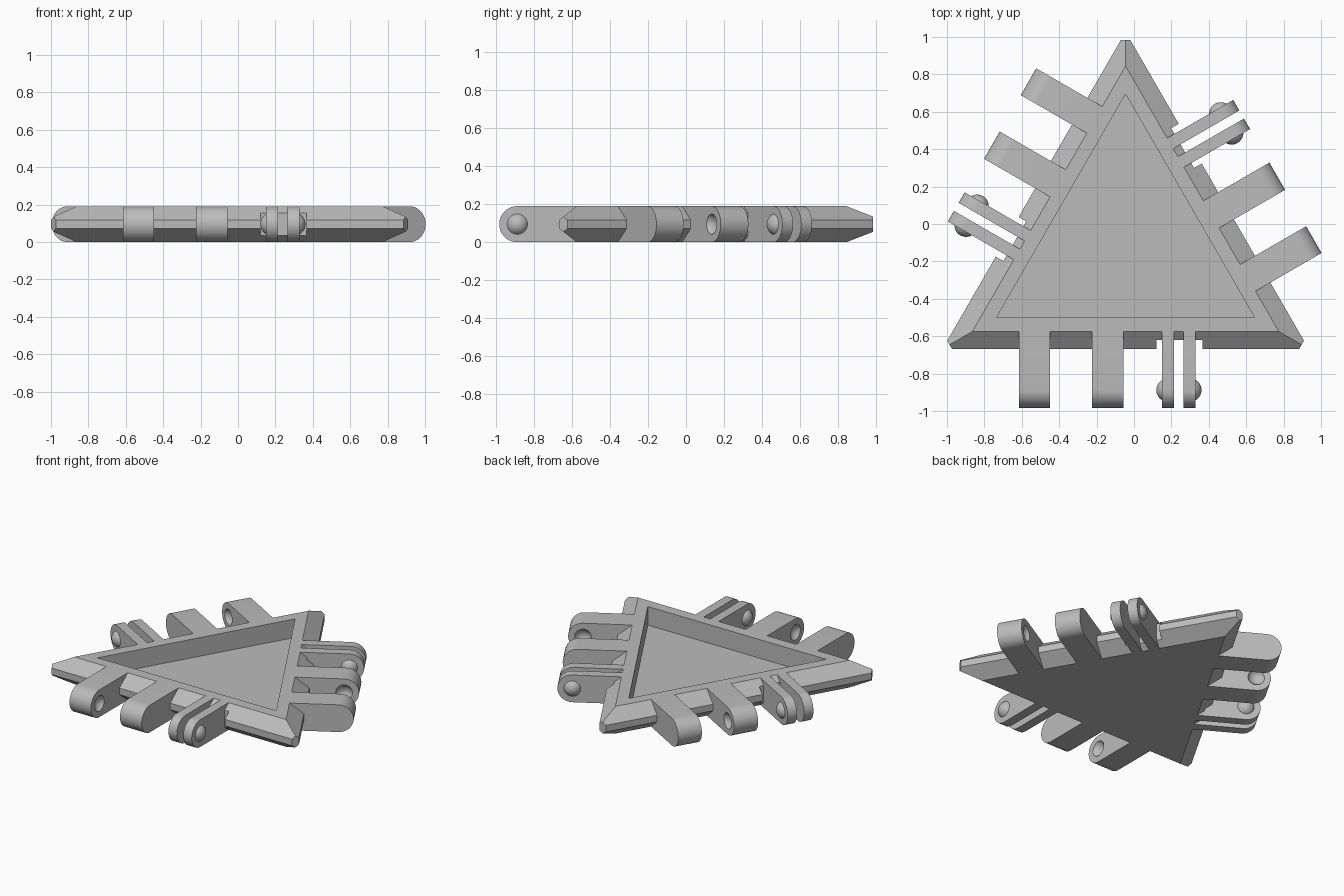
import bpy, bmesh
from math import radians, pi, cos, sin, sqrt
from mathutils import Matrix, Vector

if "Cube" in bpy.data.objects:
    bpy.data.objects.remove(bpy.data.objects["Cube"])

CENTRE = Matrix.Translation((-0.045, -0.102, 0))
H = 0.19                 # plate thickness
R = H / 2                # hinge end radius
TOP, OUTER, TIP = 0.473, 0.565, 1.087   # distances from the centre
PIVOT = -0.786           # hinge axis in y, before turning

grey = bpy.data.materials.new("plain_grey")
grey.use_nodes = True
grey.diffuse_color = (0.5, 0.5, 0.5, 1)
grey.node_tree.nodes["Principled BSDF"].inputs["Base Color"].default_value = (0.5, 0.5, 0.5, 1)


def turn(k):
    return CENTRE @ Matrix.Rotation(radians(120 * k), 4, 'Z')


def finish(bm, name, matrix):
    bmesh.ops.recalc_face_normals(bm, faces=bm.faces)
    mesh = bpy.data.meshes.new(name)
    bm.to_mesh(mesh)
    bm.free()
    mesh.transform(matrix)
    mesh.materials.append(grey)
    obj = bpy.data.objects.new(name, mesh)
    bpy.context.collection.objects.link(obj)
    return obj


def cut(obj, cutter):
    cutter.hide_render = True
    mod = obj.modifiers.new("cut", 'BOOLEAN')
    mod.operation, mod.solver, mod.object = 'DIFFERENCE', 'EXACT', cutter
    bpy.context.view_layer.objects.active = obj
    bpy.ops.object.modifier_apply(modifier=mod.name)
    bpy.data.objects.remove(cutter)


def smooth(obj):
    bpy.ops.object.select_all(action='DESELECT')
    obj.select_set(True)
    bpy.context.view_layer.objects.active = obj
    bpy.ops.object.shade_smooth_by_angle(angle=radians(30))


def box(name, x0, x1, y0, y1, z0, z1, matrix):
    bm = bmesh.new()
    bmesh.ops.create_cube(bm, size=1)
    for v in bm.verts:
        v.co = (x1 if v.co.x > 0 else x0, y1 if v.co.y > 0 else y0, z1 if v.co.z > 0 else z0)
    return finish(bm, name, matrix)


def plate():
    # bevelled triangle with clipped corners, as the hull of its corner points
    bm = bmesh.new()
    band = 0.023
    half = (2 * OUTER - TIP) / sqrt(3)
    ridge = R - (R - band) * (TIP - 2 * TOP) / (2 * (OUTER - TOP))
    for k in range(3):
        rot = Matrix.Rotation(radians(120 * k), 4, 'Z')
        for s in (-1, 1):
            points = [(0, 2 * TOP, R + s * R), (0, TIP, R + s * ridge)]
            points += [(x, TIP, R + s * band) for x in (-half, half)]
            for p in points:
                bm.verts.new(rot @ Vector(p))
    bmesh.ops.convex_hull(bm, input=bm.verts)
    bmesh.ops.dissolve_limit(bm, angle_limit=radians(1), verts=bm.verts, edges=bm.edges)
    return finish(bm, "triangle_plate", CENTRE)


def pocket():
    bm = bmesh.new()
    radius, floor, height = 0.797, 0.06, 0.3
    bmesh.ops.create_cone(bm, cap_ends=True, segments=3, radius1=radius, radius2=radius, depth=height)
    # one corner has to point along +y
    lead = max(bm.verts, key=lambda v: v.co.y).co.xy
    spin = Matrix.Rotation(Vector((0, 1)).angle_signed(lead), 4, 'Z')
    bm.transform(Matrix.Translation((0, 0, floor + height / 2)) @ spin)
    return finish(bm, "pocket_cutter", CENTRE)


def tab(name, x0, x1, matrix):
    # slab with a round outer end
    bm = bmesh.new()
    n = 20
    arc = [(PIVOT - R * sin(pi * i / n), R + R * cos(pi * i / n)) for i in range(n + 1)]
    profile = [(-TOP, H)] + arc + [(-TOP, 0)]
    face = bm.faces.new([bm.verts.new((x0, y, z)) for y, z in profile])
    ext = bmesh.ops.extrude_face_region(bm, geom=[face])
    verts = [g for g in ext["geom"] if isinstance(g, bmesh.types.BMVert)]
    bmesh.ops.translate(bm, verts=verts, vec=(x1 - x0, 0, 0))
    return finish(bm, name, matrix)


def ball(name, x, matrix, keep=0):
    # sphere on the hinge axis; keep = side of the tab face that stays
    bm = bmesh.new()
    bmesh.ops.create_uvsphere(bm, u_segments=32, v_segments=20, radius=0.062)
    bm.transform(Matrix.Translation((x - keep * 0.031, PIVOT, R)) @ Matrix.Rotation(pi / 2, 4, 'Y'))
    if keep:
        bmesh.ops.bisect_plane(bm, geom=bm.verts[:] + bm.edges[:] + bm.faces[:],
                               plane_co=(x, 0, 0), plane_no=(-keep, 0, 0), clear_outer=True)
        bmesh.ops.holes_fill(bm, edges=[e for e in bm.edges if e.is_boundary])
    return finish(bm, name, matrix)


body = plate()
cut(body, pocket())

for k in range(3):
    m = turn(k)
    # shallow notch behind the clip
    cut(body, box("notch_cutter", 0.165, 0.41, -0.7, -0.518, -0.1, 0.3, m))

    # thick knuckles, with dimples facing each other
    for name, x0, x1, dimple, side in (("outer", -0.57, -0.405, -0.405, 1), ("inner", -0.18, -0.012, -0.18, -1)):
        knuckle = tab(f"{name}_knuckle_{k + 1}", x0, x1, m)
        cut(knuckle, ball("dimple_cutter", dimple + side * 0.031, m))
        smooth(knuckle)

    # thin clip tabs, with bumps facing outwards
    for name, x0, x1, face, side in (("inner", 0.195, 0.26, 0.195, -1), ("outer", 0.31, 0.375, 0.375, 1)):
        smooth(tab(f"{name}_clip_tab_{k + 1}", x0, x1, m))
        smooth(ball(f"{name}_clip_bump_{k + 1}", face, m, side))
